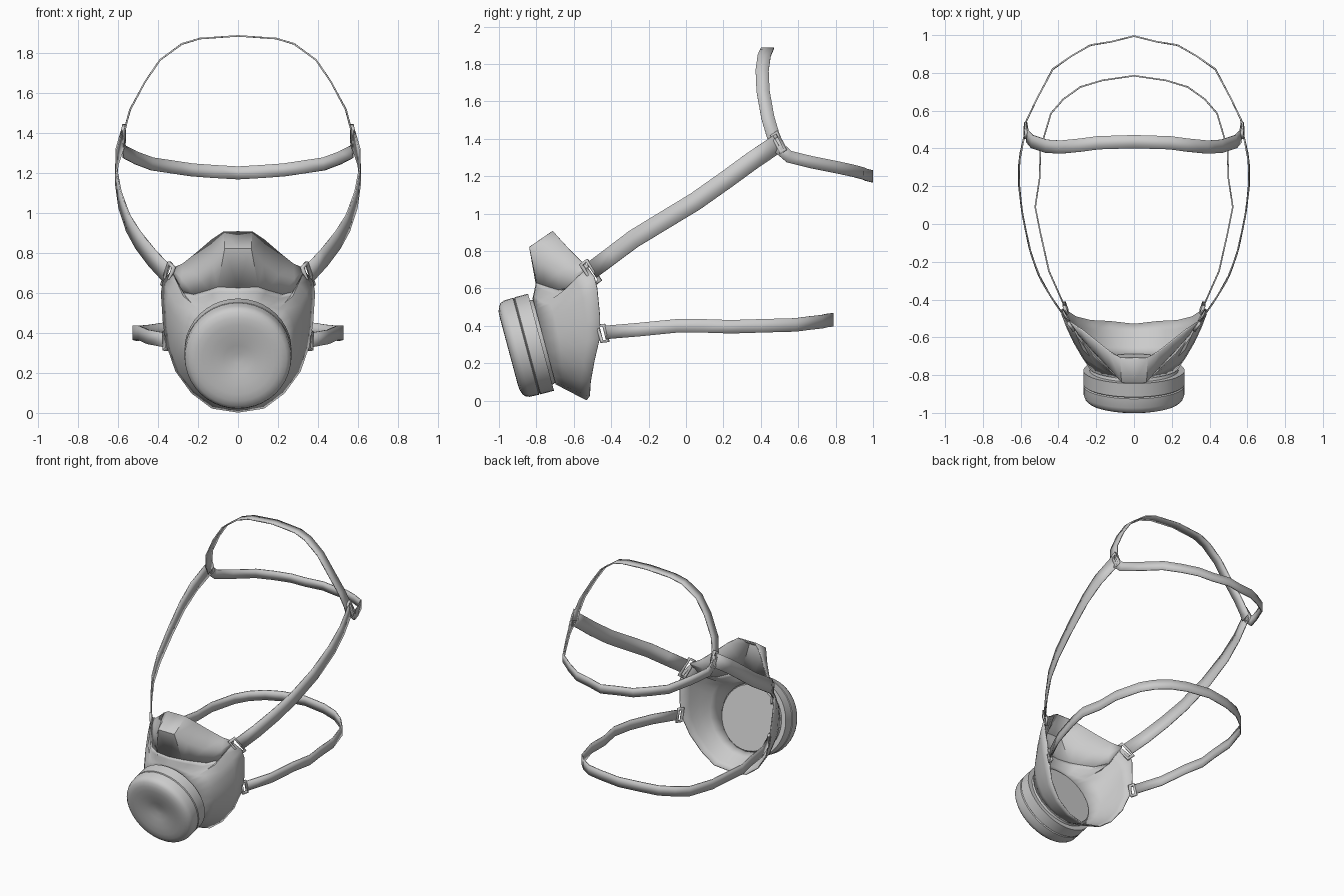
import bpy, math
from mathutils import Vector as V

if "Cube" in bpy.data.objects:
    bpy.data.objects.remove(bpy.data.objects["Cube"])


def make(name, verts, faces, thick=0.0, mirror=False, angle=35):
    me = bpy.data.meshes.new(name)
    me.from_pydata([tuple(v) for v in verts], [], faces)
    me.update()
    ob = bpy.data.objects.new(name, me)
    bpy.context.collection.objects.link(ob)
    bpy.ops.object.select_all(action='DESELECT')
    ob.select_set(True)
    bpy.context.view_layer.objects.active = ob
    bpy.ops.object.shade_smooth_by_angle(angle=math.radians(angle))
    if mirror:
        m = ob.modifiers.new("mirror", 'MIRROR')
        m.use_clip = True
    if thick:
        s = ob.modifiers.new("thickness", 'SOLIDIFY')
        s.thickness = thick
        s.offset = 0
    return ob


def loft(name, rows, **kw):
    n = len(rows[0])
    faces = [(r*n+i, r*n+i+1, (r+1)*n+i+1, (r+1)*n+i)
             for r in range(len(rows)-1) for i in range(n-1)]
    return make(name, [p for r in rows for p in r], faces, **kw)


def strap(name, pts, width, up, mirror=False):
    """Ribbon along pts; an arc ending on x=0 is continued to the other side."""
    pts = [V(p) for p in pts]
    if not mirror:
        pts += [V((-p.x, p.y, p.z)) for p in reversed(pts[:-1])]
    a, b = [], []
    for i, p in enumerate(pts):
        t = (pts[min(i+1, len(pts)-1)] - pts[max(i-1, 0)]).normalized()
        w = (up - t * up.dot(t)).normalized() * width / 2
        a.append(p - w)
        b.append(p + w)
    return loft(name, [a, b], thick=0.008, mirror=mirror)


def buckle(name, c, u, v, hu, hv, bar=0.013):
    c, u, v = V(c), V(u).normalized(), V(v).normalized()
    corners = [(-1, -1), (1, -1), (1, 1), (-1, 1)]
    verts = [c + u*s*(hu-d) + v*t*(hv-d) for d in (0, bar) for s, t in corners]
    faces = [(i, (i+1) % 4, 4+(i+1) % 4, 4+i) for i in range(4)]
    return make(name, verts, faces, thick=0.016, mirror=True)


# Filter axis, tilted downwards
TILT = math.radians(15)
AXIS = V((0, -math.cos(TILT), -math.sin(TILT)))
UP = V((0, -math.sin(TILT), math.cos(TILT)))
CENTRE = V((0, -0.775, 0.3125))


def on_filter(d, r, a):
    return CENTRE + AXIS*d + V((1, 0, 0))*r*math.sin(a) - UP*r*math.cos(a)


# Face shell: rear rim lofted onto the filter mount ring (right half, mirrored)
seam = [V(p) for p in [(0, -.80, .625), (.1, -.795, .63), (.14, -.755, .615),
                       (.22, -.68, .592), (.285, -.60, .61), (.33, -.525, .71)]]
rim = [V(p) for p in [(0, -.53, .005), (.13, -.515, .025), (.23, -.51, .10),
                      (.31, -.49, .21), (.355, -.46, .34), (.372, -.46, .45),
                      (.382, -.475, .60), (.372, -.49, .66)]] + seam[::-1]
angles = [0, 18, 36, 56, 74, 90, 106, 116, 126, 138, 148, 158, 166, 180]
ring = [on_filter(-.02, .235, math.radians(a)) for a in angles]
ring[0].x = ring[-1].x = 0
rows = []
for k in range(5):
    t = k / 4
    row = []
    for p, q, a in zip(rim, ring, angles):
        bulge = .015 * math.sin(math.pi*t) * math.sin(math.radians(a))
        m = p.lerp(q, t)
        m.x += bulge if p.x else 0
        row.append(m)
    rows.append(row)
loft("face_shell", rows, thick=0.008, mirror=True)

# Nose cup: seam, fold line and upper rim
fold = [(0, -.835, .82), (.065, -.835, .82), (.125, -.765, .745),
        (.205, -.68, .69), (.28, -.595, .67), (.332, -.523, .715)]
upper = [(0, -.71, .905), (.07, -.71, .905), (.13, -.675, .865),
         (.2, -.62, .805), (.275, -.56, .745), (.334, -.521, .72)]
loft("nose_cup", [seam, fold, upper], thick=0.008, mirror=True)

# Filter canister: lathed profile (depth along axis, radius) with dished front
profile = [(-.03, .225), (0, .235), (0, .2685), (.074, .2685), (.079, .261),
           (.084, .2685), (.135, .266), (.155, .258), (.168, .243), (.177, .215),
           (.179, .18), (.175, .13), (.165, .07), (.155, .025)]
N = 40
verts = [on_filter(d, r, 2*math.pi*i/N) for d, r in profile for i in range(N)]
faces = [(k*N+i, k*N+(i+1) % N, (k+1)*N+(i+1) % N, (k+1)*N+i)
         for k in range(len(profile)-1) for i in range(N)]
last = (len(profile)-1)*N
faces += [tuple(range(N))[::-1], tuple(range(last, last+N))]
make("filter_canister", verts, faces)

# Straps
Z, Y = V((0, 0, 1)), V((0, 1, 0))
strap("upper_side_strap", [(.36, -.50, .70), (.43, -.40, .775), (.50, -.28, .865),
      (.55, -.14, .95), (.59, .05, 1.065), (.61, .22, 1.185), (.605, .35, 1.28),
      (.575, .49, 1.375)], .098, Z, mirror=True)
strap("rear_head_strap", [(.572, .475, 1.40), (.577, .505, 1.345), (.568, .55, 1.305),
      (.51, .67, 1.275), (.43, .82, 1.245), (.33, .89, 1.23), (.23, .947, 1.215),
      (.12, .965, 1.207), (0, .995, 1.20)], .065, Z)
strap("crown_strap", [(.565, .49, 1.36), (.565, .465, 1.42), (.54, .437, 1.515),
      (.465, .412, 1.655), (.39, .407, 1.765), (.28, .418, 1.845),
      (.19, .43, 1.872), (0, .436, 1.885)], .07, Y)
strap("neck_strap", [(.37, -.43, .365), (.45, -.25, .38), (.495, -.05, .40),
      (.523, .09, .40), (.50, .24, .395), (.495, .40, .40), (.44, .585, .405),
      (.375, .66, .415), (.285, .725, .422), (.17, .76, .43), (0, .785, .432)], .072, Z)

# Strap buckles, mirrored to both sides
buckle("upper_clip", (.35, -.51, .685), (.04, .08, -.12), (.45, .65, .5), .072, .028)
buckle("lower_clip", (.362, -.445, .36), (0, .25, -1), (.35, .93, .1), .05, .024)
buckle("head_buckle", (.574, .495, 1.38), (.02, .45, -.89), (-.12, .83, .55), .058, .022)
